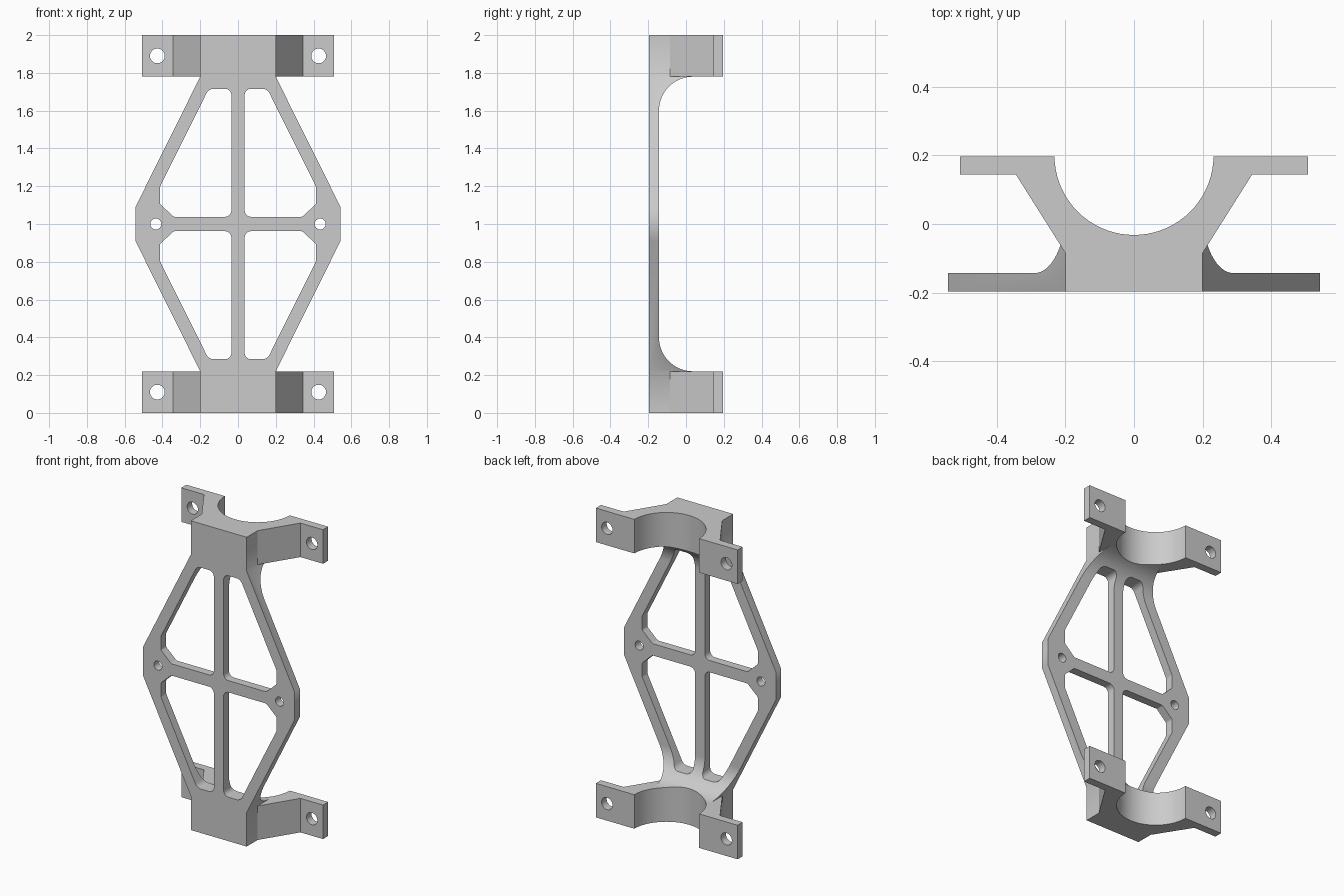
import bpy, bmesh
from math import cos, sin, pi, tan
from mathutils import Vector

cube = bpy.data.objects.get("Cube")
if cube:
    bpy.data.objects.remove(cube, do_unlink=True)

FRONT, BACK = -0.197, 0.197
CLAMP_H, PLATE_BACK, FILLET = 0.22, -0.143, 0.18

grey = bpy.data.materials.new("plain_grey")
grey.use_nodes = True
grey.diffuse_color = (0.6, 0.6, 0.6, 1)
grey.node_tree.nodes["Principled BSDF"].inputs["Base Color"].default_value = (0.6, 0.6, 0.6, 1)


def prism(name, pts, axis, lo, hi):
    """Extrude a 2D outline along x (y,z points), y (x,z) or z (x,y)."""
    place = {"x": lambda a, b, d: (d, a, b),
             "y": lambda a, b, d: (a, d, b),
             "z": lambda a, b, d: (a, b, d)}[axis]
    bm = bmesh.new()
    face = bm.faces.new([bm.verts.new(place(a, b, lo)) for a, b in pts])
    new = bmesh.ops.extrude_face_region(bm, geom=[face])["geom"]
    verts = [v for v in new if isinstance(v, bmesh.types.BMVert)]
    bmesh.ops.translate(bm, vec=place(0, 0, hi - lo), verts=verts)
    bmesh.ops.recalc_face_normals(bm, faces=bm.faces)
    mesh = bpy.data.meshes.new(name)
    bm.to_mesh(mesh)
    bm.free()
    mesh.materials.append(grey)
    ob = bpy.data.objects.new(name, mesh)
    bpy.context.collection.objects.link(ob)
    return ob


def circle(cx, cy, r, n=32):
    return [(cx + r * cos(2 * pi * i / n), cy + r * sin(2 * pi * i / n)) for i in range(n)]


def rounded(corners, steps=8):
    """Replace each (x, z, radius) corner with a tangent arc."""
    out = []
    for i, (x, z, r) in enumerate(corners):
        p = Vector((x, z))
        if not r:
            out.append((x, z))
            continue
        a = (Vector(corners[i - 1][:2]) - p).normalized()
        b = (Vector(corners[(i + 1) % len(corners)][:2]) - p).normalized()
        half = a.angle(b) / 2
        centre = p + (a + b).normalized() * (r / sin(half))
        start = p + a * (r / tan(half)) - centre
        end = p + b * (r / tan(half)) - centre
        sweep = pi - 2 * half
        for k in range(steps + 1):
            t = k / steps
            v = (start * sin((1 - t) * sweep) + end * sin(t * sweep)) / sin(sweep)
            out.append(tuple(centre + v))
    return out


def combine(body, tool, operation):
    mod = body.modifiers.new(operation.lower(), "BOOLEAN")
    mod.operation, mod.object, mod.solver = operation, tool, "EXACT"
    bpy.context.view_layer.objects.active = body
    bpy.ops.object.modifier_apply(modifier=mod.name)
    bpy.data.objects.remove(tool, do_unlink=True)


# Side profile: thin plate that sweeps back into each clamp
arc_y = PLATE_BACK + FILLET
upper = [(arc_y - FILLET * cos(i * pi / 32), 2 - CLAMP_H - FILLET + FILLET * sin(i * pi / 32))
         for i in range(17)] + [(arc_y, 1.85)]
lower = [(y, 2 - z) for y, z in reversed(upper)]
body = prism("bracket_body", [(FRONT, 0.15)] + lower + upper + [(FRONT, 1.85)], "x", -0.7, 0.7)

# Diamond outline of the plate
right_edge = [(0.19, 0.15), (0.2, CLAMP_H), (0.543, 0.91),
              (0.543, 1.09), (0.2, 2 - CLAMP_H), (0.19, 1.85)]
outline = right_edge + [(-x, z) for x, z in reversed(right_edge)]
combine(body, prism("diamond_outline", outline, "y", -0.4, 0.4), "INTERSECT")

# Two clamps with slanted cheeks and bolting tabs
half = [(0.2, FRONT), (0.2, -0.085), (0.345, 0.145), (0.507, 0.145), (0.507, BACK)]
clamp = half + [(-x, y) for x, y in reversed(half)]
for name, z in (("lower_clamp", 0), ("upper_clamp", 2 - CLAMP_H)):
    combine(body, prism(name, clamp, "z", z, z + CLAMP_H), "UNION")

# Round seat through both clamps
combine(body, prism("seat_bore", circle(0, 0.2, 0.232, 72), "z", -0.1, 2.1), "DIFFERENCE")

# Four windows in the plate
window = [(0.035, 1.038, 0.035), (0.34, 1.038, 0.02), (0.414, 1.107, 0.02),
          (0.414, 1.195, 0.02), (0.155, 1.716, 0.045), (0.035, 1.716, 0.035)]
for sx in (1, -1):
    for sz in (1, -1):
        pts = [(sx * x, 1 + sz * (z - 1)) for x, z in rounded(window)]
        combine(body, prism("window", pts, "y", -0.4, 0.4), "DIFFERENCE")

# Bolt holes in the plate and tabs
for sx in (1, -1):
    for x, z, r in ((0.435, 1, 0.029), (0.427, 0.11, 0.039), (0.427, 1.89, 0.039)):
        combine(body, prism("bolt_hole", circle(sx * x, z, r), "y", -0.4, 0.4), "DIFFERENCE")

# Smooth curved walls, crisp edges
bpy.ops.object.select_all(action="DESELECT")
body.select_set(True)
bpy.context.view_layer.objects.active = body
bpy.ops.object.shade_smooth_by_angle(angle=0.5)
weighted = body.modifiers.new("flat_face_normals", "WEIGHTED_NORMAL")
weighted.keep_sharp = True
